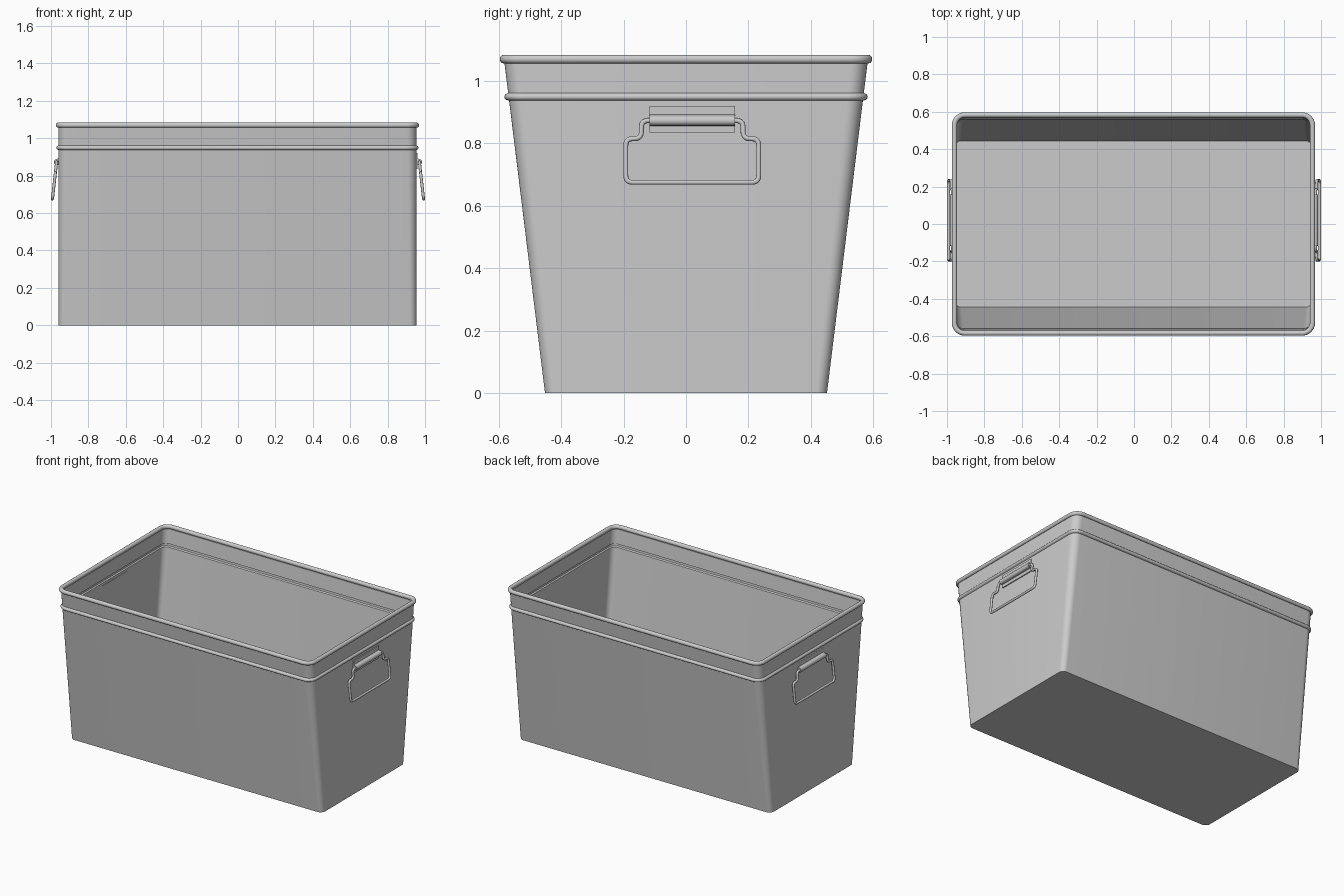
import bpy, bmesh, math
from mathutils import Vector

if "Cube" in bpy.data.objects:
    bpy.data.objects.remove(bpy.data.objects["Cube"])

SHIFT = -0.003   # tub sits slightly left of the handles' centre
HANDLE_Y = 0.02  # handles are slightly off centre


def finish(obj, angle=35):
    bpy.ops.object.select_all(action='DESELECT')
    obj.select_set(True)
    bpy.context.view_layer.objects.active = obj
    bpy.ops.object.shade_smooth_by_angle(angle=math.radians(angle))


def mesh_object(name, bm, angle=35):
    bmesh.ops.recalc_face_normals(bm, faces=bm.faces)
    me = bpy.data.meshes.new(name)
    bm.to_mesh(me)
    bm.free()
    obj = bpy.data.objects.new(name, me)
    bpy.context.collection.objects.link(obj)
    finish(obj, angle)
    return obj


def rounded_ring(hx, hy, r, z, seg=8):
    pts = []
    for i, (sx, sy) in enumerate([(1, 1), (-1, 1), (-1, -1), (1, -1)]):
        for k in range(seg + 1):
            a = math.pi / 2 * (i + k / seg)
            pts.append((SHIFT + sx * (hx - r) + r * math.cos(a),
                        sy * (hy - r) + r * math.sin(a), z))
    return pts


def circle_profile(cx, cy, cz, r, a0, a1, n):
    out = []
    for k in range(n + 1):
        a = math.radians(a0 + (a1 - a0) * k / n)
        d = r * math.cos(a)
        out.append((cz + r * math.sin(a), cx + d, cy + d, 0.055 + d))
    return out


def fillet(points, r, n=5):
    out = []
    for i, p in enumerate(points):
        p = Vector(p)
        a, b = Vector(points[i - 1]), Vector(points[(i + 1) % len(points)])
        s, e = p + (a - p).normalized() * r, p + (b - p).normalized() * r
        for k in range(n + 1):
            t = k / n
            out.append(s * (1 - t) ** 2 + p * 2 * t * (1 - t) + e * t * t)
    return out


# Tub: tapered wall, pressed band, rolled rim, hollow inside (z, half x, half y, corner radius)
profile = [(0, .957, .452, .035), (.937, .957, .567, .05)]
profile += circle_profile(.957, .571, .949, .011, -70, 70, 6)
profile += [(.962, .957, .570, .05), (1.058, .957, .582, .053)]
profile += circle_profile(.957, .583, 1.07, .014, -75, 240, 18)
profile += [(1.057, .949, .574, .045), (.960, .949, .563, .043),
            (.956, .957, .571, .05), (.943, .957, .570, .05),
            (.938, .949, .560, .042), (.008, .949, .445, .028)]
bm = bmesh.new()
rings = [[bm.verts.new(p) for p in rounded_ring(hx, hy, r, z)] for z, hx, hy, r in profile]
for lo, hi in zip(rings, rings[1:]):
    n = len(lo)
    for i in range(n):
        bm.faces.new((lo[i], lo[(i + 1) % n], hi[(i + 1) % n], hi[i]))
bm.faces.new(rings[0])
bm.faces.new(rings[-1])
mesh_object("tub", bm)

# Bail wire outline for one side, as (offset from handle centre, z)
half = [(.213, .675), (.213, .815), (.163, .815), (.163, .873)]
outline = half + [(-y, z) for y, z in reversed(half)]

for side, label in ((1, "right"), (-1, "left")):
    # Handle wire, hanging outwards from the hinge
    path = []
    for y, z in outline:
        x = .970 + (.873 - z) * .022 / .198
        path.append((side * x, HANDLE_Y + y, z))
    curve = bpy.data.curves.new("handle_wire_" + label, 'CURVE')
    curve.dimensions = '3D'
    curve.bevel_depth = .008
    curve.bevel_resolution = 3
    spline = curve.splines.new('POLY')
    pts = fillet(path, .022)
    spline.points.add(len(pts) - 1)
    for sp, p in zip(spline.points, pts):
        sp.co = (*p, 1)
    spline.use_cyclic_u = True
    wire = bpy.data.objects.new("handle_wire_" + label, curve)
    bpy.context.collection.objects.link(wire)

    # Hinge bracket: flat plate wrapping over the wire, extruded along y
    section = [(.950, .835), (.961, .835), (.961, .856)]
    for k in range(9):
        a = math.radians(-100 + 200 * k / 8)
        section.append((.969 + .015 * math.cos(a), .873 + .016 * math.sin(a)))
    section += [(.961, .892), (.961, .920), (.950, .920)]
    bm = bmesh.new()
    ends = [[bm.verts.new((side * x, HANDLE_Y + y, z)) for x, z in section]
            for y in (-.137, .137)]
    n = len(section)
    for i in range(n):
        j = (i + 1) % n
        bm.faces.new((ends[0][i], ends[0][j], ends[1][j], ends[1][i]))
    bm.faces.new(ends[0])
    bm.faces.new(ends[1])
    mesh_object("hinge_bracket_" + label, bm)
